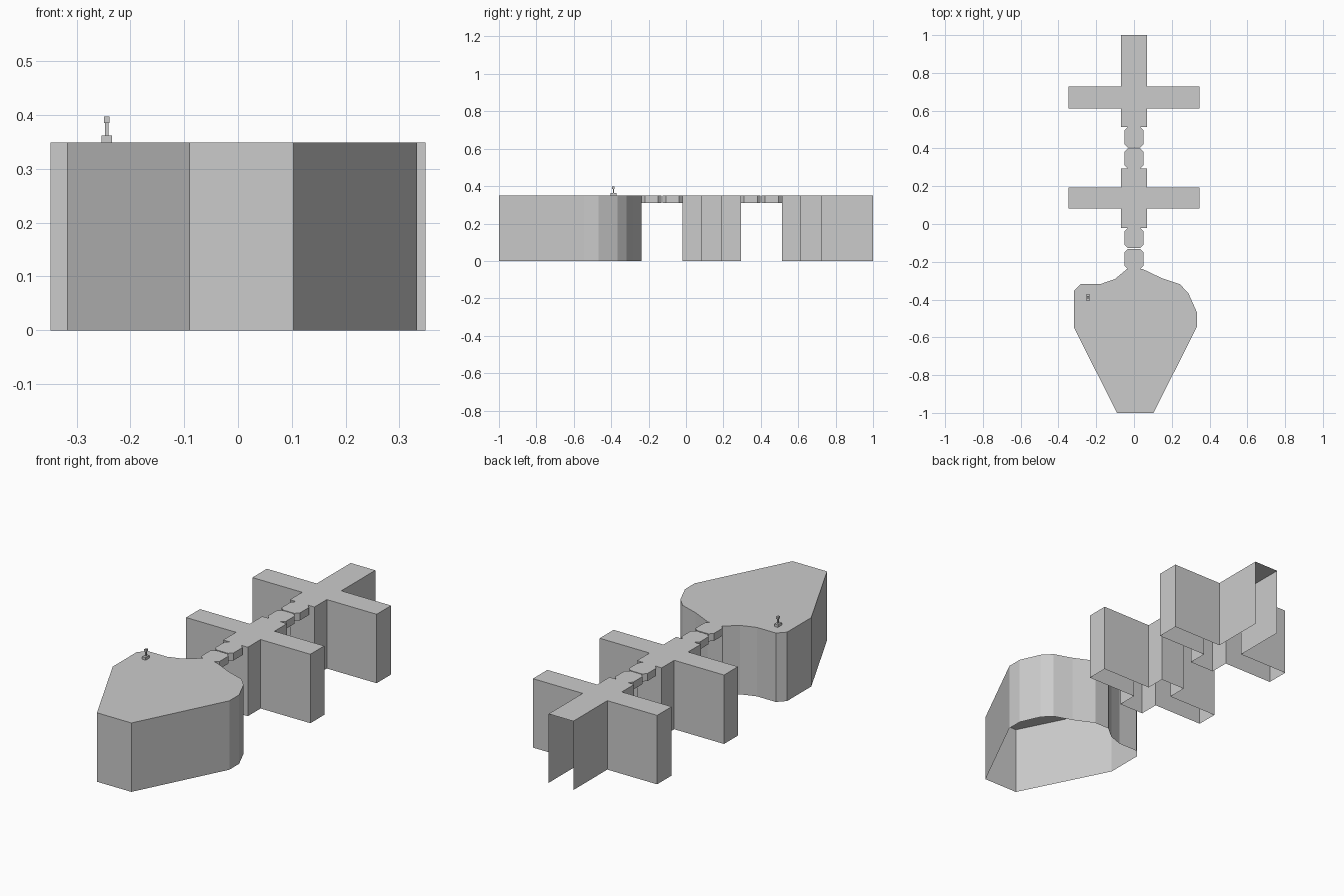
import bpy, bmesh

if "Cube" in bpy.data.objects:
    bpy.data.objects.remove(bpy.data.objects["Cube"])


def shell(name, outline, z0, z1, open_edges=()):
    """Extruded outline (counter-clockwise) with a top and walls, open below."""
    bm = bmesh.new()
    low = [bm.verts.new((x, y, z0)) for x, y in outline]
    high = [bm.verts.new((x, y, z1)) for x, y in outline]
    bm.faces.new(high)
    n = len(outline)
    for i in range(n):
        if i not in open_edges:
            j = (i + 1) % n
            bm.faces.new((low[i], low[j], high[j], high[i]))
    mesh = bpy.data.meshes.new(name)
    bm.to_mesh(mesh)
    bm.free()
    obj = bpy.data.objects.new(name, mesh)
    bpy.context.collection.objects.link(obj)
    return obj


def mirrored(half):
    """Complete an outline from its right half, listed front to back."""
    return half + [(-x, y) for x, y in reversed(half)]


def box(name, center, size):
    bpy.ops.mesh.primitive_cube_add(size=1, location=center)
    obj = bpy.context.object
    obj.name = name
    obj.scale = size
    return obj


TOP = 0.349
W, ARM = 0.069, 0.348

# Cross-shaped piers; the rear one is open at its far end
for name, y0, a0, a1, y1, opening in (
        ("middle_cross_pier", -0.02, 0.082, 0.193, 0.293, ()),
        ("rear_cross_pier", 0.513, 0.612, 0.728, 1.0, (5,))):
    half = [(W, y0), (W, a0), (ARM, a0), (ARM, a1), (W, a1), (W, y1)]
    shell(name, mirrored(half), 0, TOP, opening)

# Linking pads with clipped corners
for i, (y0, y1) in enumerate(((-0.238, -0.132), (-0.126, -0.02),
                              (0.293, 0.399), (0.404, 0.513))):
    w, c = 0.051, 0.018
    half = [(w - c, y0), (w, y0 + c), (w, y1 - c), (w - c, y1)]
    shell(f"link_pad_{i + 1}", mirrored(half), 0.311, TOP)

# Large tapered front platform
platform = [(-0.09, -1), (0.103, -1), (0.333, -0.545), (0.333, -0.467),
            (0.287, -0.365), (0.243, -0.319), (0.148, -0.287),
            (0.045, -0.238), (-0.037, -0.238), (-0.10, -0.291),
            (-0.175, -0.317), (-0.282, -0.317), (-0.318, -0.355),
            (-0.318, -0.548)]
shell("front_platform", platform, 0, TOP)

# Small post on the platform: foot, stem and head
box("post_foot", (-0.244, -0.388, 0.3555), (0.02, 0.032, 0.013))
box("post_stem", (-0.244, -0.388, 0.3735), (0.0065, 0.0065, 0.025))
box("post_head", (-0.244, -0.388, 0.391), (0.0105, 0.014, 0.012))
